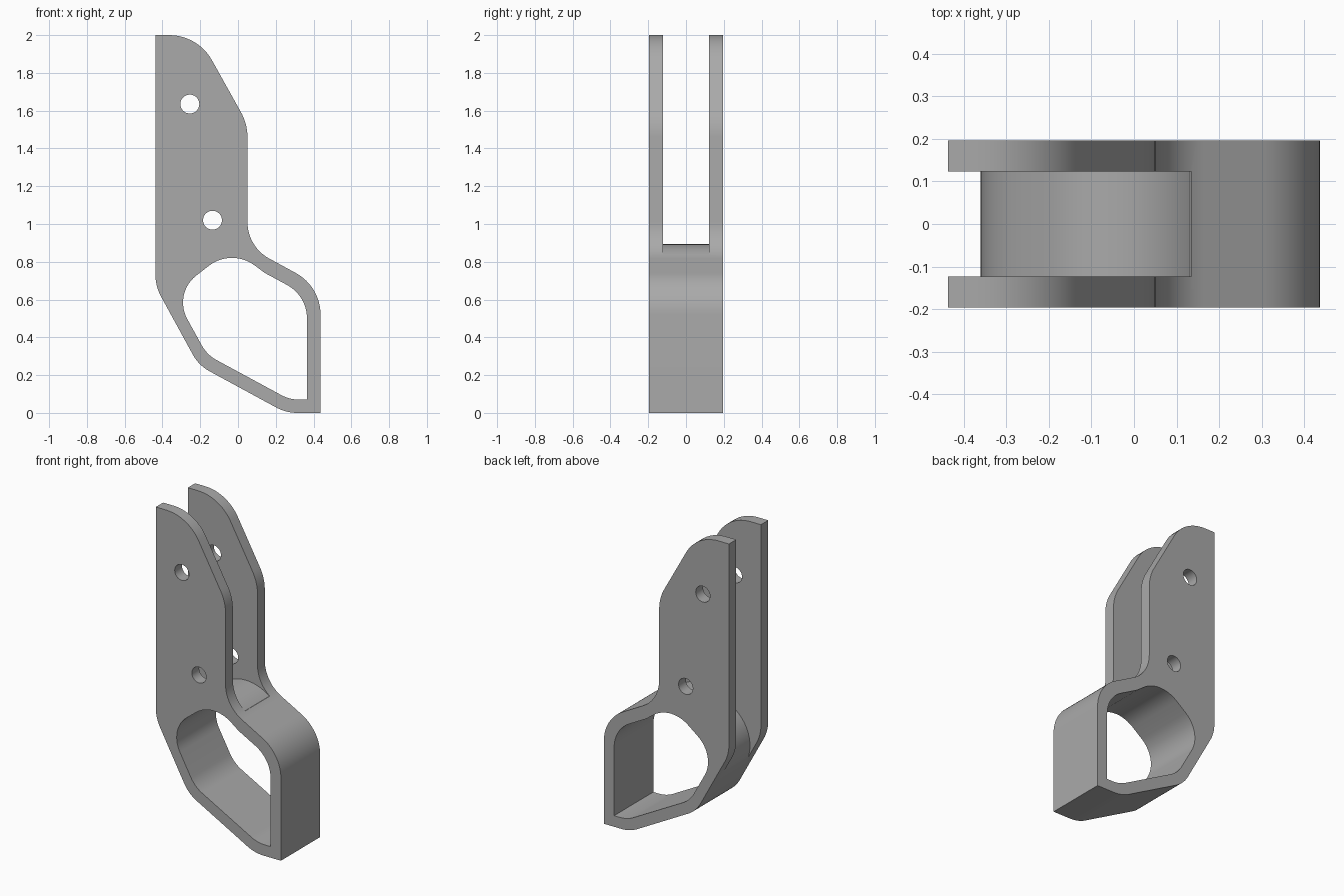
import bpy, bmesh, math
from mathutils import Vector

if "Cube" in bpy.data.objects:
    bpy.data.objects.remove(bpy.data.objects["Cube"])

HALF_W, HALF_SLOT = 0.196, 0.123


def rounded(corners, seg=12):
    """Turn (x, z, radius) corners into an outline with tangent arcs."""
    out, n = [], len(corners)
    for i, (x, z, r) in enumerate(corners):
        p = Vector((x, z))
        if r == 0:
            out.append(p)
            continue
        a = (Vector(corners[i - 1][:2]) - p).normalized()
        b = (Vector(corners[(i + 1) % n][:2]) - p).normalized()
        half = a.angle(b) / 2
        centre = p + (a + b).normalized() * r / math.sin(half)
        start = p + a * r / math.tan(half) - centre
        end = p + b * r / math.tan(half) - centre
        turn = math.pi - 2 * half
        for k in range(seg + 1):
            t = k / seg
            v = (start * math.sin((1 - t) * turn) + end * math.sin(t * turn)) / math.sin(turn)
            out.append(centre + v)
    return out


def prism(name, outline, half):
    """Extrude an x-z outline symmetrically along y."""
    bm = bmesh.new()
    face = bm.faces.new([bm.verts.new((p.x, -half, p.y)) for p in outline])
    ext = bmesh.ops.extrude_face_region(bm, geom=[face])
    bmesh.ops.translate(bm, vec=(0, 2 * half, 0),
                        verts=[g for g in ext["geom"] if isinstance(g, bmesh.types.BMVert)])
    bmesh.ops.recalc_face_normals(bm, faces=bm.faces)
    mesh = bpy.data.meshes.new(name)
    bm.to_mesh(mesh)
    bm.free()
    obj = bpy.data.objects.new(name, mesh)
    bpy.context.collection.objects.link(obj)
    return obj


def circle(x, z, r, n=40):
    return [Vector((x + r * math.cos(i * math.tau / n), z + r * math.sin(i * math.tau / n)))
            for i in range(n)]


# Bracket body: full-width outer silhouette
bracket = prism("bracket", rounded([
    (-0.437, 2.0, 0), (-0.212, 2.0, 0.26), (0.05, 1.53, 0.27), (0.05, 0.88, 0.22),
    (0.437, 0.669, 0.25), (0.437, 0, 0), (0.255, 0, 0.24), (-0.208, 0.2515, 0.22),
    (-0.437, 0.67, 0.24)]), HALF_W)

# Loop opening through the lower half
opening = prism("opening_cutter", rounded([
    (0.365, 0.07, 0), (0.274, 0.07, 0.2), (-0.164, 0.307, 0.2), (-0.343, 0.632, 0.18),
    (-0.034, 0.872, 0.2), (0.14, 0.742, 0.2), (0.365, 0.62, 0.2)]), 0.5)

# Slot between the two side plates, following the outside of the loop wall
slot = prism("slot_cutter", rounded([
    (-0.317, 0.44, 0), (-0.6, 0.44, 0), (-0.6, 2.2, 0), (0.6, 2.2, 0), (0.6, 0.95, 0),
    (0.18, 0.85, 0), (0.132, 0.8355, 0), (-0.034, 0.96, 0.2), (-0.433, 0.65, 0.25)][:7]
    + [(-0.034, 0.96, 0.26), (-0.433, 0.65, 0.25)]), HALF_SLOT)

# Pin holes through both plates
holes = [prism("pin_hole_cutter", circle(x, z, 0.05), 0.5)
         for x, z in ((-0.255, 1.635), (-0.135, 1.02))]

# Cut, then bake the result and remove the helpers
cutters = [opening, slot] + holes
for cutter in cutters:
    mod = bracket.modifiers.new("cut", "BOOLEAN")
    mod.operation, mod.solver, mod.object = "DIFFERENCE", "EXACT", cutter
    cutter.hide_render = True
bpy.context.view_layer.update()
baked = bpy.data.meshes.new_from_object(bracket.evaluated_get(bpy.context.evaluated_depsgraph_get()))
bracket.modifiers.clear()
bracket.data = baked
for cutter in cutters:
    bpy.data.objects.remove(cutter)

# Single grey finish
grey = bpy.data.materials.new("grey_metal")
grey.diffuse_color = (0.4, 0.4, 0.4, 1)
grey.use_nodes = True
grey.node_tree.nodes["Principled BSDF"].inputs["Base Color"].default_value = grey.diffuse_color
bracket.data.materials.clear()
bracket.data.materials.append(grey)

bpy.context.view_layer.objects.active = bracket
bracket.select_set(True)
bpy.ops.object.shade_smooth_by_angle(angle=math.radians(25))
